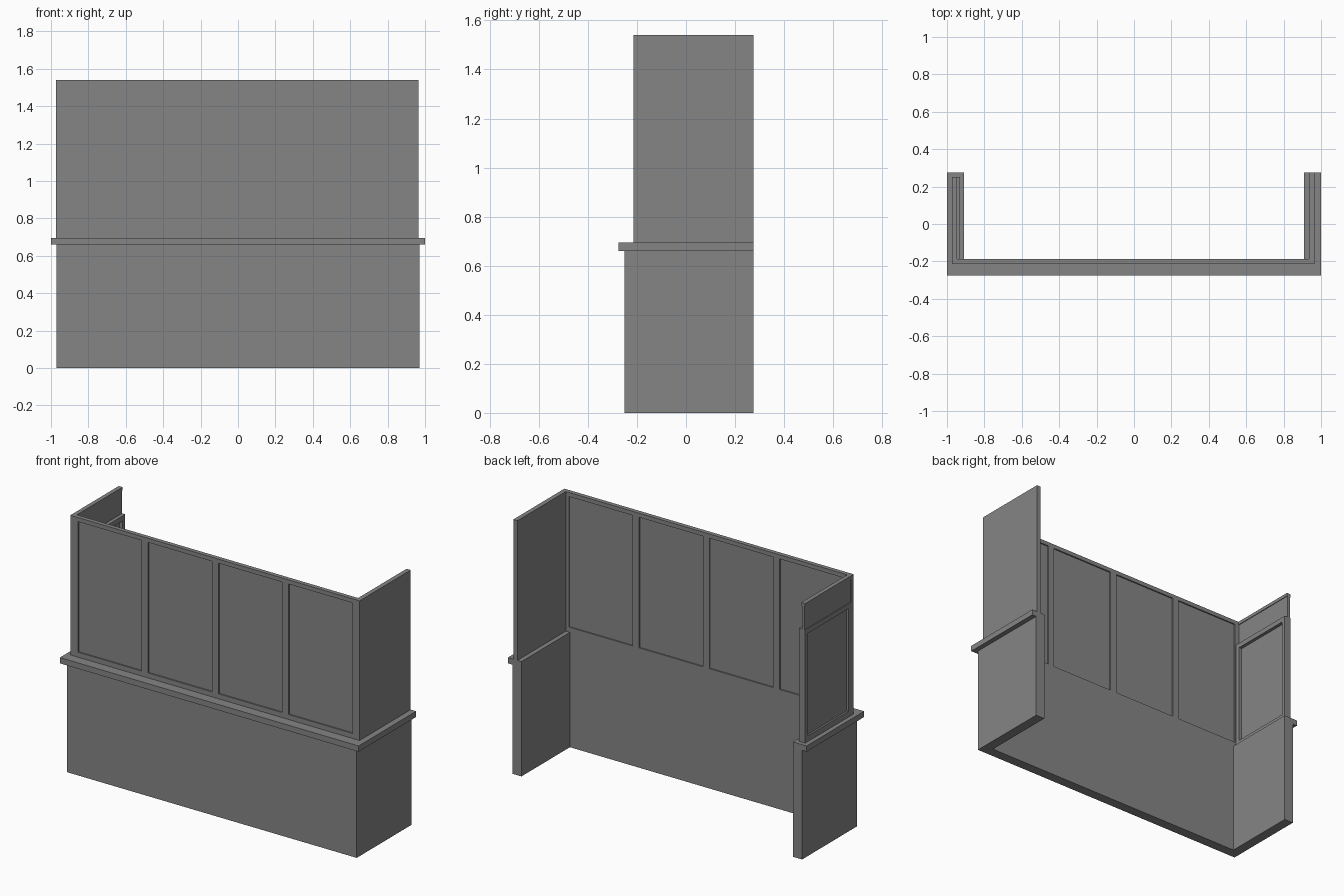
import bpy
import bmesh

cube = bpy.data.objects.get("Cube")
if cube:
    bpy.data.objects.remove(cube, do_unlink=True)

grey = bpy.data.materials.new("plain_grey")
grey.use_nodes = True
colour = (0.235, 0.235, 0.235, 1)
grey.diffuse_color = colour
grey.node_tree.nodes["Principled BSDF"].inputs["Base Color"].default_value = colour


def finish(name, bm):
    bmesh.ops.recalc_face_normals(bm, faces=bm.faces)
    mesh = bpy.data.meshes.new(name)
    bm.to_mesh(mesh)
    bm.free()
    mesh.materials.append(grey)
    obj = bpy.data.objects.new(name, mesh)
    bpy.context.collection.objects.link(obj)
    return obj


def box(name, x, y, z):
    """Box from (low, high) ranges on each axis."""
    bm = bmesh.new()
    bmesh.ops.create_cube(bm, size=1)
    for v in bm.verts:
        v.co = [r[0] if c < 0 else r[1] for c, r in zip(v.co, (x, y, z))]
    return finish(name, bm)


def prism(name, outline, z):
    """Upright prism over a plan outline."""
    bm = bmesh.new()
    face = bm.faces.new([bm.verts.new((x, y, z[0])) for x, y in outline])
    top = bmesh.ops.extrude_face_region(bm, geom=[face])
    for v in top["geom"]:
        if isinstance(v, bmesh.types.BMVert):
            v.co.z = z[1]
    return finish(name, bm)


def u_outline(outer, front, inner, inside, back):
    """U-shaped plan, open at the back."""
    right = [(inner, inside), (inner, back), (outer, back), (outer, front)]
    return right + [(-x, y) for x, y in reversed(right)]


BACK = 0.275
SILL, LEDGE, TOP = 0.66, 0.695, 1.54
INSIDE = -0.188

# Lower wall and the ledge band that wraps around it
prism("lower_wall", u_outline(0.97, -0.25, 0.909, INSIDE, BACK), (0, SILL))
prism("ledge", u_outline(1.0, -0.275, 0.909, INSIDE, BACK), (SILL, LEDGE))

# Solid upper wall on the left
box("left_upper_wall", (0.936, 0.964), (-0.214, BACK), (LEDGE, TOP))

# Front window frame: rails, stiles and four recessed panes
depth = (-0.214, INSIDE)
low, high = 0.725, 1.515
span = (-0.973, 0.936)
box("front_bottom_rail", span, depth, (LEDGE, low))
box("front_top_rail", span, depth, (high, TOP))
pitch, width, start = 0.4705, 0.427, -0.922
edge = span[0]
for i in range(4):
    x0 = start + i * pitch
    box("front_stile", (edge, x0), depth, (low, high))
    edge = x0 + width
    box("front_pane", (x0, edge), (-0.206, -0.196), (low, high))
box("front_stile", (edge, span[1]), depth, (low, high))

# Right side: header panel above a thicker sash
run = (INSIDE, 0.25)
thin, thick = (-0.973, -0.947), (-0.973, -0.93)
head_low, head_high, sash_top = 1.38, 1.52, 1.365
box("right_top_rail", thin, run, (head_high, TOP))
box("right_header_panel", (-0.969, -0.951), run, (head_low, head_high))
box("right_middle_rail", thick, run, (sash_top - 0.015, head_low))
box("right_bottom_rail", thick, run, (LEDGE, 0.73))
opening = (0.73, sash_top - 0.015)
for y in ((run[0], run[0] + 0.025), (run[1] - 0.025, run[1])):
    box("right_sash_stile", thick, y, opening)
box("right_sash_pane", (-0.962, -0.95), (run[0] + 0.025, run[1] - 0.025), opening)
